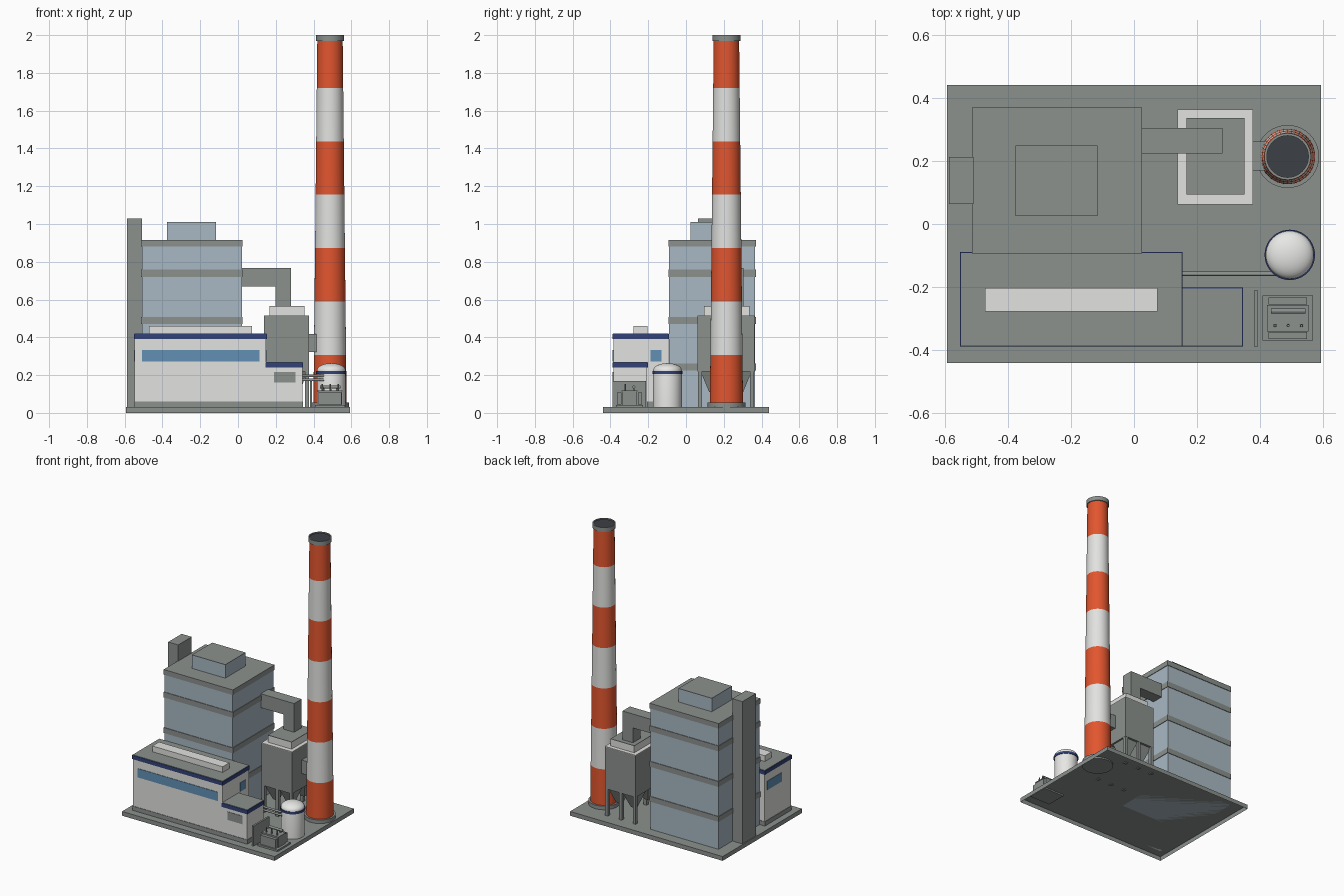
import bpy, bmesh, math
from mathutils import Matrix, Vector

if "Cube" in bpy.data.objects:
    bpy.data.objects.remove(bpy.data.objects["Cube"])


def mat(name, r, g, b):
    m = bpy.data.materials.new(name)
    m.diffuse_color = (r, g, b, 1)
    m.use_nodes = True
    m.node_tree.nodes["Principled BSDF"].inputs["Base Color"].default_value = m.diffuse_color
    return m


GREY = mat("concrete grey", 0.26, 0.285, 0.27)
WALL = mat("off white wall", 0.76, 0.76, 0.745)
CLAD = mat("blue grey cladding", 0.395, 0.485, 0.55)
NAVY = mat("navy trim", 0.032, 0.055, 0.19)
GLASS = mat("window blue", 0.12, 0.28, 0.46)
RED = mat("warning red", 0.76, 0.092, 0.028)
WHITE = mat("tank white", 0.83, 0.83, 0.82)
DARK = mat("soot dark", 0.045, 0.05, 0.06)


def finish(name, bm, mats):
    bmesh.ops.recalc_face_normals(bm, faces=bm.faces[:])
    me = bpy.data.meshes.new(name)
    bm.to_mesh(me)
    bm.free()
    for m in mats:
        me.materials.append(m)
    ob = bpy.data.objects.new(name, me)
    bpy.context.collection.objects.link(ob)
    return ob


def box(name, x, y, z, m, grow=0.0, open_bottom=False):
    """Box from (min, max) ranges; grow widens it in x and y."""
    bm = bmesh.new()
    bmesh.ops.create_cube(bm, size=1)
    for v in bm.verts:
        v.co = Vector(((x[0] - grow, x[1] + grow)[v.co.x > 0],
                       (y[0] - grow, y[1] + grow)[v.co.y > 0],
                       (z[0], z[1])[v.co.z > 0]))
    if open_bottom:
        low = [f for f in bm.faces if all(v.co.z < z[0] + 1e-5 for v in f.verts)]
        bmesh.ops.delete(bm, geom=low, context='FACES_ONLY')
    return finish(name, bm, [m])


def lathe(name, centre, profile, mats, rule=None, n=40):
    """Revolve (radius, z) points; rule gives the material index from face height."""
    bm = bmesh.new()
    rings = []
    for r, z in profile:
        if r == 0:
            rings.append([bm.verts.new((centre[0], centre[1], z))] * n)
        else:
            rings.append([bm.verts.new((centre[0] + r * math.cos(2 * math.pi * i / n),
                                        centre[1] + r * math.sin(2 * math.pi * i / n), z))
                          for i in range(n)])
    for a, b in zip(rings, rings[1:]):
        for i in range(n):
            j = (i + 1) % n
            f = bm.faces.new(list(dict.fromkeys([a[i], a[j], b[j], b[i]])))
            if rule:
                f.material_index = rule(f.calc_center_median().z)
    ob = finish(name, bm, mats)
    bpy.ops.object.select_all(action='DESELECT')
    ob.select_set(True)
    bpy.context.view_layer.objects.active = ob
    bpy.ops.object.shade_smooth_by_angle(angle=math.radians(35))
    return ob


def rod_x(name, x, y, z, r, m):
    """Cylinder lying along x."""
    bm = bmesh.new()
    bmesh.ops.create_cone(bm, cap_ends=True, segments=12, radius1=r, radius2=r, depth=x[1] - x[0],
                          matrix=Matrix.Translation(((x[0] + x[1]) / 2, y, z)) @ Matrix.Rotation(math.pi / 2, 4, 'Y'))
    return finish(name, bm, [m])


# Ground slab, an open shell underneath
box("base_slab", (-0.593, 0.593), (-0.44, 0.44), (0, 0.03), GREY, open_bottom=True)

# Boiler house with belts, roof cap, penthouse and stair tower
BX, BY = (-0.509, 0.021), (-0.089, 0.366)
box("boiler_house", BX, BY, (0.03, 0.89), CLAD)
for i, z in enumerate([(0.225, 0.262), (0.47, 0.508), (0.72, 0.758), (0.88, 0.916)]):
    box(f"boiler_belt_{i}", BX, BY, z, GREY, 0.004)
box("boiler_penthouse", (-0.375, -0.116), (0.025, 0.249), (0.91, 1.007), CLAD)
box("penthouse_roof", (-0.375, -0.116), (0.025, 0.249), (1.007, 1.011), GREY)
box("stair_tower", (-0.587, -0.509), (0.063, 0.212), (0.03, 1.03), GREY)

# Turbine hall and annex: wall, plinth, navy parapet, roof
for name, x, y, top in [("turbine_hall", (-0.547, 0.149), (-0.385, -0.093), 0.42),
                        ("annex", (0.149, 0.341), (-0.385, -0.206), 0.27)]:
    box(name, x, y, (0.03, top - 0.02), WALL)
    box(name + "_plinth", x, y, (0.03, 0.06), GREY, 0.003)
    box(name + "_parapet", x, y, (top - 0.03, top - 0.003), NAVY, 0.004)
    box(name + "_roof", x, y, (top - 0.004, top), GREY, 0.001)
box("roof_monitor", (-0.472, 0.075), (-0.277, -0.203), (0.415, 0.46), WALL)
box("front_window_strip", (-0.509, 0.115), (-0.388, -0.38), (0.272, 0.334), GLASS)
box("right_window", (0.146, 0.152), (-0.189, -0.13), (0.272, 0.334), GLASS)
box("left_window", (-0.55, -0.544), (-0.28, -0.12), (0.272, 0.334), GLASS)
box("annex_louvre", (0.191, 0.305), (-0.388, -0.38), (0.16, 0.217), GREY)

# Dust filter: casing, pale deck, raised top, hoppers and legs
FX, FY = (0.138, 0.377), (0.062, 0.363)
box("filter_casing", FX, FY, (0.22, 0.512), GREY)
box("filter_deck", FX, FY, (0.512, 0.516), WALL)
box("filter_top", (0.167, 0.351), (0.094, 0.336), (0.515, 0.562), WALL)
box("filter_top_roof", (0.167, 0.351), (0.094, 0.336), (0.562, 0.566), GREY)
for i, cx in enumerate((0.201, 0.314)):
    for j, cy in enumerate((0.14, 0.285)):
        bm = bmesh.new()
        bmesh.ops.create_cube(bm, size=1)
        for v in bm.verts:
            sx, sy = (0.104, 0.13) if v.co.z > 0 else (0.03, 0.035)
            v.co = Vector((cx + v.co.x * sx, cy + v.co.y * sy, 0.225 if v.co.z > 0 else 0.11))
        finish(f"hopper_{i}_{j}", bm, [GREY])
for i, cx in enumerate((0.15, 0.2575, 0.365)):
    for j, cy in enumerate((0.075, 0.35)):
        box(f"filter_leg_{i}_{j}", (cx - 0.011, cx + 0.011), (cy - 0.011, cy + 0.011), (0.025, 0.225), GREY)

# Flue gas ducts
box("duct_across", (0.015, 0.28), (0.223, 0.305), (0.67, 0.768), GREY)
box("duct_down", (0.199, 0.28), (0.223, 0.305), (0.56, 0.675), GREY)
box("duct_to_chimney", (0.37, 0.44), (0.169, 0.261), (0.323, 0.418), GREY)

# Chimney: footing, seven painted bands, rim with dark flue
C = (0.487, 0.214)
lathe("chimney_footing", C, [(0, 0.02), (0.1, 0.02), (0.1, 0.055), (0, 0.055)], [GREY])
Z0, STEP = 0.025, 0.2825
lathe("chimney_shaft", C,
      [(0.088 - 0.021 * i / 7, Z0 + STEP * i - (0.01 if i == 7 else 0)) for i in range(8)],
      [RED, WALL], lambda z: int((z - Z0) / STEP) % 2)
lathe("chimney_rim", C, [(0.066, 1.97), (0.074, 1.97), (0.074, 2.0), (0.066, 2.0), (0.066, 1.985)], [GREY])
lathe("chimney_flue", C, [(0.0665, 1.985), (0.0665, 1.993), (0, 1.993)], [DARK])

# Storage tank with domed top and navy stripe
T = (0.494, -0.098)
dome = [(0.076 * math.cos(a * math.pi / 16), 0.225 + 0.038 * math.sin(a * math.pi / 16)) for a in range(8)]
lathe("storage_tank", T, [(0.076, 0.03)] + dome + [(0, 0.263)], [WHITE])
lathe("tank_stripe", T, [(0.075, 0.206), (0.08, 0.206), (0.08, 0.222), (0.075, 0.222)], [NAVY])
for i, z in enumerate((0.175, 0.197)):
    rod_x(f"feed_pipe_{i}", (0.14, 0.455), -0.158, z, 0.007, GREY)

# Transformer yard: fire wall, pad, tank, radiators, bushings
box("fire_wall", (0.38, 0.393), (-0.389, -0.211), (0.03, 0.17), GREY)
box("transformer_pad", (0.408, 0.567), (-0.37, -0.227), (0.02, 0.042), GREY)
box("transformer_tank", (0.425, 0.55), (-0.338, -0.26), (0.04, 0.112), GREY)
box("transformer_lid", (0.425, 0.55), (-0.338, -0.26), (0.112, 0.118), GREY, 0.003)
for i, y in enumerate((-0.353, -0.244)):
    box(f"radiator_{i}", (0.427, 0.548), (y - 0.011, y + 0.011), (0.045, 0.108), GREY)
    rod_x(f"radiator_pipe_{i}", (0.48, 0.495), (y - 0.299) / 2, 0.09, 0.006, GREY)
rod_x("conservator", (0.435, 0.543), -0.276, 0.137, 0.008, GREY)
for i, x in enumerate((0.447, 0.489, 0.531)):
    lathe(f"bushing_{i}", (x, -0.322), [(0.005, 0.115), (0.004, 0.152), (0, 0.152)], [GREY], n=10)
for i, x in enumerate((0.455, 0.523)):
    box(f"conservator_post_{i}", (x - 0.004, x + 0.004), (-0.28, -0.272), (0.115, 0.137), GREY)
